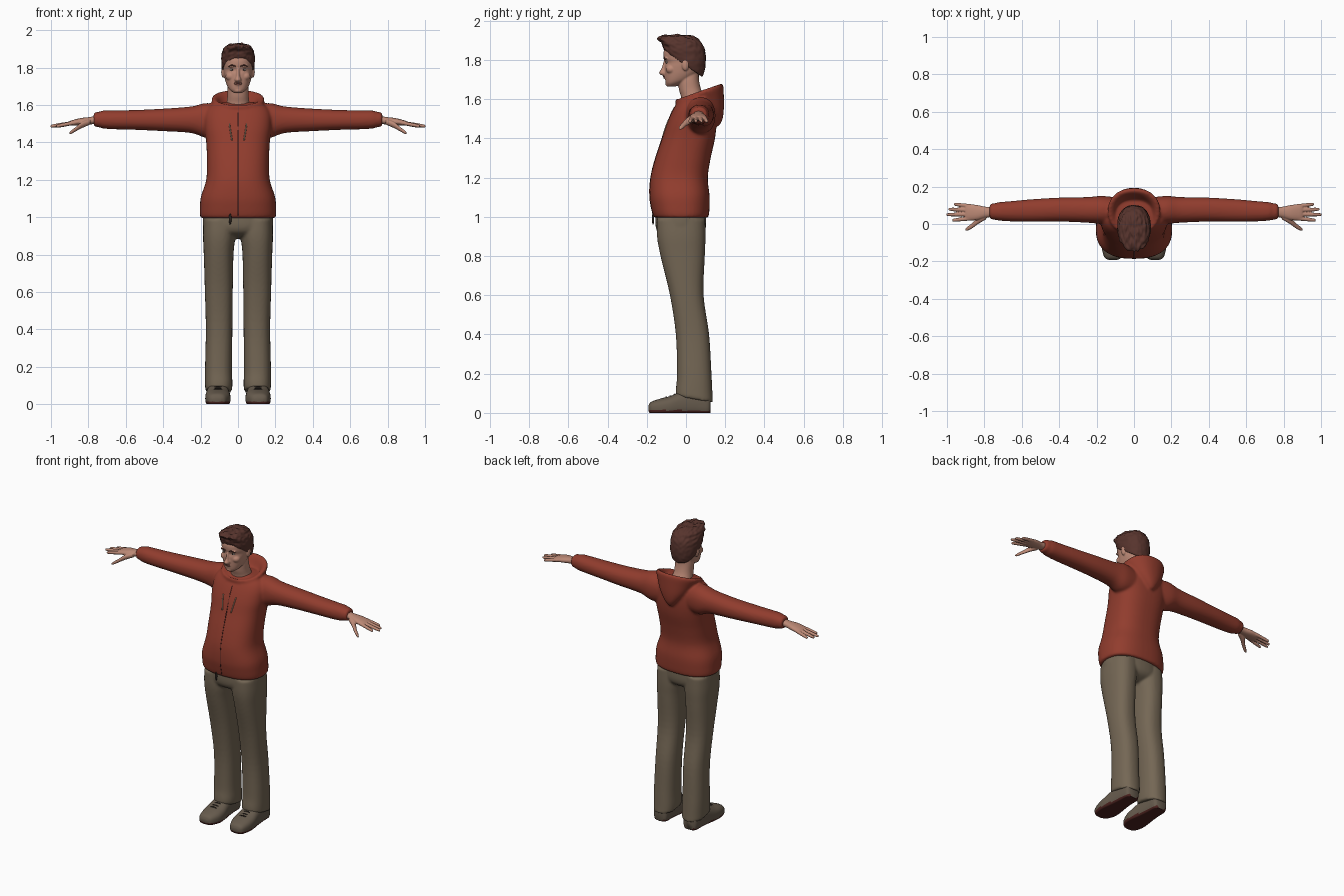
import bpy, bmesh, math
from mathutils import Vector, Matrix, noise
from mathutils.bvhtree import BVHTree


def material(name, r, g, b):
    m = bpy.data.materials.new(name)
    m.diffuse_color = (r, g, b, 1)
    return m


SKIN = material("skin", 0.50, 0.25, 0.18)
HAIR = material("dark_brown_hair", 0.095, 0.034, 0.026)
RED = material("red_fabric", 0.285, 0.046, 0.027)
KHAKI = material("khaki_fabric", 0.175, 0.135, 0.09)
SHOE = material("shoe_canvas", 0.135, 0.105, 0.075)
SOLE = material("dark_red_rubber", 0.075, 0.017, 0.014)
LIP = material("lips", 0.36, 0.13, 0.10)
WHITE = material("eye_white", 0.55, 0.48, 0.44)
DARK = material("dark_trim", 0.03, 0.022, 0.018)
CORD = material("beige_cord", 0.32, 0.21, 0.14)
AXES = {"x": (0, 1, 2), "y": (1, 0, 2), "z": (2, 0, 1)}


def spline(a, b, c, d, t):
    return [0.5 * (2 * q + (r - p) * t + (2 * p - 5 * q + 4 * r - s) * t * t
            + (3 * q - p - 3 * r + s) * t ** 3) for p, q, r, s in zip(a, b, c, d)]


def loft(bm, axis, stations, s=1, p=2.2, n=32, steps=5, floor=None):
    """Skin rounded sections (position, min a, max a, min b, max b, slope)."""
    st = [list(q) + [0] * (6 - len(q)) for q in stations]
    rows = []
    for i in range(len(st) - 1):
        a, d = st[max(i - 1, 0)], st[min(i + 2, len(st) - 1)]
        rows += [spline(a, st[i], st[i + 1], d, k / steps) for k in range(steps)]
    rows.append(st[-1])
    it, ia, ib = AXES[axis]
    rings = []
    for t, a0, a1, b0, b1, slope in rows:
        ring = []
        for k in range(n):
            c, w = math.cos(2 * math.pi * k / n), math.sin(2 * math.pi * k / n)
            c, w = [math.copysign(abs(u) ** (2 / p), u) for u in (c, w)]
            co = [0, 0, 0]
            co[it] = t + slope * w * (b1 - b0) / 2
            co[ia] = (a0 + a1) / 2 + c * (a1 - a0) / 2
            co[ib] = (b0 + b1) / 2 + w * (b1 - b0) / 2
            co[0] *= s
            if floor is not None:
                co[2] = max(co[2], floor)
            ring.append(bm.verts.new(co))
        rings.append(ring)
    for r, q in zip(rings, rings[1:]):
        for k in range(n):
            bm.faces.new((r[k], r[(k + 1) % n], q[(k + 1) % n], q[k]))
    bm.faces.new(rings[0][::-1])
    bm.faces.new(rings[-1])


def ball(bm, centre, size):
    bmesh.ops.create_uvsphere(bm, u_segments=20, v_segments=12, radius=1,
                              matrix=Matrix.Translation(centre) @ Matrix.Diagonal((*size, 1)))


def make(name, bm, *mats):
    bmesh.ops.recalc_face_normals(bm, faces=bm.faces[:])
    me = bpy.data.meshes.new(name)
    bm.to_mesh(me)
    bm.free()
    for m in mats:
        me.materials.append(m)
    for f in me.polygons:
        f.use_smooth = True
    ob = bpy.data.objects.new(name, me)
    bpy.context.collection.objects.link(ob)
    return ob


def fuse(name, bm, mat, voxel, smooth):
    """Melt overlapping shells into one smooth skin; return its search tree."""
    ob = make(name, bm)
    rm = ob.modifiers.new("melt", "REMESH")
    rm.mode, rm.voxel_size = "VOXEL", voxel
    sm = ob.modifiers.new("soften", "SMOOTH")
    sm.factor, sm.iterations = 0.5, smooth
    bpy.context.view_layer.update()
    dg = bpy.context.evaluated_depsgraph_get()
    me = bpy.data.meshes.new_from_object(ob.evaluated_get(dg))
    ob.modifiers.clear()
    ob.data = me
    me.materials.clear()
    me.materials.append(mat)
    for f in me.polygons:
        f.use_smooth, f.material_index = True, 0
    return BVHTree.FromPolygons([v.co for v in me.vertices], [f.vertices[:] for f in me.polygons])


def front(tree, x, z):
    hit = tree.ray_cast(Vector((x, -2, z)), Vector((0, 1, 0)))[0]
    return hit.y if hit else -0.1


def tube(bm, pts, r, axis):
    """Thin tube through points ordered along an axis."""
    it, ia, ib = AXES[axis]
    loft(bm, axis, [(q[it], q[ia] - r, q[ia] + r, q[ib] - r, q[ib] + r) for q in pts], n=8, steps=3)


# Hooded jacket: body, sleeves and hanging hood
bm = bmesh.new()
loft(bm, "z", [(0.995, -.19, .19, -.155, .105), (1.005, -.203, .203, -.167, .116),
               (1.05, -.204, .204, -.178, .12), (1.11, -.198, .198, -.186, .12),
               (1.2, -.17, .17, -.181, .111), (1.3, -.166, .166, -.156, .126),
               (1.4, -.17, .17, -.122, .148), (1.48, -.18, .18, -.096, .155),
               (1.55, -.178, .178, -.065, .15), (1.595, -.15, .15, -.035, .135),
               (1.615, -.09, .09, -.0, .11)], p=2.5, n=48)
for s in (1, -1):
    loft(bm, "x", [(.08, .0, .14, 1.43, 1.6), (.17, .0, .15, 1.424, 1.61),
                   (.25, .007, .144, 1.45, 1.592), (.4, .013, .141, 1.46, 1.58),
                   (.55, .012, .132, 1.467, 1.573), (.66, .014, .122, 1.47, 1.571),
                   (.72, .018, .117, 1.474, 1.57), (.74, .022, .112, 1.48, 1.564),
                   (.765, .026, .108, 1.485, 1.56), (.772, .036, .098, 1.495, 1.55)], s)
loft(bm, "z", [(1.465, -.015, .015, .135, .172), (1.5, -.05, .05, .09, .187),
               (1.55, -.09, .09, .04, .193), (1.6, -.125, .125, -.035, .193, .15),
               (1.627, -.141, .141, -.055, .19, .35), (1.64, -.13, .13, -.05, .178, .35),
               (1.628, -.108, .108, -.036, .158, .34), (1.6, -.09, .09, -.02, .13, .2),
               (1.59, -.05, .05, .02, .09)], n=48)
jacket = fuse("hooded_jacket", bm, RED, 0.008, 4)

# Zip, pull tab and hood cords laid on the jacket front
bm = bmesh.new()
tube(bm, [(0, front(jacket, 0, z) + .001, z) for z in (1.01, 1.08, 1.16, 1.25, 1.34, 1.43, 1.52, 1.56)],
     .0028, "z")
make("zip", bm, SOLE)
bm = bmesh.new()
ball(bm, (-.042, -.168, .99), (.007, .006, .03))
make("zip_pull", bm, DARK)
bm = bmesh.new()
for s in (1, -1):
    tube(bm, [(s * x, front(jacket, s * x, z) - .001, z)
              for x, z in ((.032, 1.41), (.037, 1.44), (.042, 1.47), (.046, 1.5))], .0035, "z")
make("hood_cords", bm, CORD)

# Trousers: seat and two legs
bm = bmesh.new()
loft(bm, "z", [(.885, -.07, .07, -.06, .04), (.91, -.15, .15, -.13, .085),
               (.95, -.186, .186, -.155, .102), (1.03, -.186, .186, -.155, .1)], n=40)
for s in (1, -1):
    loft(bm, "z", [(.99, .012, .184, -.15, .098), (.9, .014, .187, -.148, .1),
                   (.8, .024, .183, -.13, .096), (.6, .028, .177, -.082, .09),
                   (.4, .03, .172, -.052, .118), (.2, .032, .176, -.046, .13),
                   (.11, .03, .176, -.052, .135, -.1), (.073, .033, .174, -.052, .137, -.18),
                   (.07, .04, .167, -.045, .13, -.18)], s, p=2.4)
fuse("trousers", bm, KHAKI, 0.008, 4)

# Shoes with dark soles and laces
for s, side in ((1, "left"), (-1, "right")):
    bm = bmesh.new()
    loft(bm, "y", [(-.192, .09, .135, .012, .035), (-.178, .066, .158, -.01, .056),
                   (-.13, .044, .172, -.02, .073), (-.08, .04, .175, -.02, .086),
                   (-.02, .048, .168, -.02, .11), (.05, .055, .162, -.02, .12),
                   (.11, .06, .156, -.02, .11), (.126, .075, .14, .0, .08)], s, p=2.6, n=40, floor=0)
    shoe = make(side + "_shoe", bm, SHOE, SOLE)
    for f in shoe.data.polygons:
        f.material_index = 1 if f.center.z < .014 else 0
    bm = bmesh.new()
    for y, top in ((-.1, .081), (-.08, .086), (-.06, .094)):
        tube(bm, [(s * x, y, top - 9 * (x - .107) ** 2) for x in (.075, .09, .107, .124, .14)], .004, "x")
    make(side + "_laces", bm, DARK)

# Hands: palm, four fingers and a thumb
for s, side in ((1, "left"), (-1, "right")):
    bm = bmesh.new()
    loft(bm, "x", [(.74, .037, .093, 1.5, 1.545), (.79, .034, .092, 1.496, 1.536),
                   (.84, .021, .102, 1.492, 1.53), (.885, .019, .105, 1.489, 1.519),
                   (.902, .024, .1, 1.493, 1.512)], s, n=24)
    for y0, y1, tip in ((.03, .02, .972), (.052, .05, 1.003), (.074, .079, .992), (.095, .106, .963)):
        rows = []
        for k, r in ((0, .011), (.4, .0105), (.8, .0095), (.96, .0075), (1, .004)):
            y, z = y0 + (y1 - y0) * k, 1.506 - .02 * k
            rows.append((.87 + (tip - .87) * k, y - r, y + r, z - r, z + r))
        loft(bm, "x", rows, s, p=2, n=16)
    loft(bm, "x", [(.79, .025, .06, 1.495, 1.525), (.83, .002, .04, 1.478, 1.512),
                   (.865, -.023, .005, 1.46, 1.484), (.89, -.036, -.014, 1.446, 1.465),
                   (.902, -.036, -.026, 1.444, 1.453)], s, n=20)
    fuse(side + "_hand", bm, SKIN, 0.0035, 2)

# Head and neck
bm = bmesh.new()
loft(bm, "z", [(1.664, -.022, .022, -.094, -.055), (1.68, -.043, .043, -.102, -.02),
               (1.7, -.057, .057, -.106, .025), (1.73, -.068, .068, -.108, .06),
               (1.765, -.075, .075, -.109, .078), (1.787, -.078, .078, -.105, .085),
               (1.812, -.08, .08, -.114, .089), (1.85, -.079, .079, -.112, .09),
               (1.89, -.062, .062, -.085, .07), (1.905, -.03, .03, -.045, .03)], n=48)
loft(bm, "z", [(1.56, -.075, .075, -.02, .115), (1.61, -.062, .062, -.025, .095),
               (1.65, -.057, .057, -.036, .077), (1.7, -.056, .056, -.042, .066),
               (1.75, -.05, .05, -.04, .066)])
loft(bm, "z", [(1.795, -.008, .008, -.114, -.08), (1.755, -.011, .011, -.126, -.08),
               (1.735, -.018, .018, -.138, -.08), (1.722, -.014, .014, -.126, -.08)], n=20)
ball(bm, (0, -.088, 1.678), (.023, .017, .014))
ball(bm, (0, -.098, 1.713), (.022, .016, .012))
for s in (1, -1):
    ball(bm, (s * .04, -.076, 1.753), (.027, .027, .024))
    ball(bm, (s * .032, -.1, 1.808), (.022, .014, .007))
    ball(bm, (s * .079, -.003, 1.777), (.011, .019, .032))
head = fuse("head", bm, SKIN, 0.004, 3)

# Face details set on the skin
bm = bmesh.new()
ball(bm, (0, front(head, 0, 1.716) + .001, 1.717), (.021, .004, .004))
ball(bm, (0, front(head, 0, 1.709) + .001, 1.71), (.018, .004, .0045))
make("lips", bm, LIP)
whites, irises, brows = bmesh.new(), bmesh.new(), bmesh.new()
for s in (1, -1):
    y = front(head, s * .031, 1.788)
    ball(whites, (s * .031, y + .003, 1.788), (.013, .006, .0055))
    ball(irises, (s * .031, y - .0015, 1.788), (.005, .003, .005))
    tube(brows, [(s * x, front(head, s * x, z), z)
                 for x, z in ((.014, 1.807), (.025, 1.811), (.038, 1.812), (.05, 1.806))], .0035, "x")
make("eye_whites", whites, WHITE)
make("irises", irises, DARK)
make("eyebrows", brows, HAIR)

# Short hair with a raised fringe, roughened into locks
bm = bmesh.new()
loft(bm, "z", [(1.792, -.07, .07, -.09, .07, -.7), (1.782, -.08, .08, -.108, .078, -.7),
               (1.797, -.086, .086, -.118, .09, -.66), (1.83, -.089, .089, -.123, .1, -.5),
               (1.87, -.087, .087, -.136, .098, -.25), (1.9, -.076, .076, -.146, .078, -.1),
               (1.921, -.052, .052, -.125, .04, -.02), (1.927, -.015, .015, -.06, -.02)],
     p=2.25, n=96, steps=9)
bm.normal_update()
shift = [(v, v.normal * noise.noise(Vector((v.co.x * 75, v.co.y * 35, v.co.z * 55)))
          * (.002 + .05 * max(0, v.co.z - 1.8))) for v in bm.verts]
for v, d in shift:
    v.co += d
make("hair", bm, HAIR)
